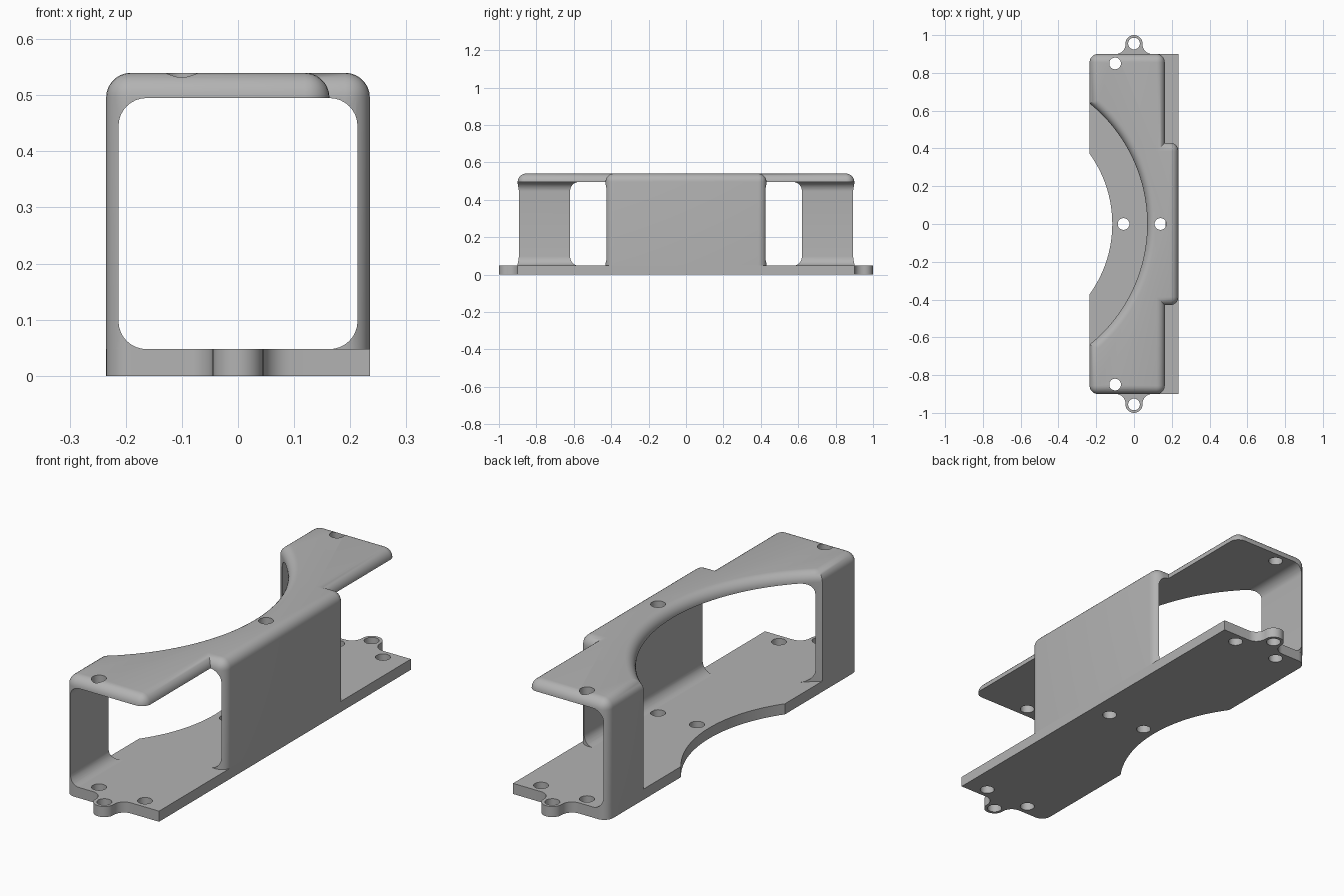
import bpy, bmesh
from math import sin, cos, acos, pi

if "Cube" in bpy.data.objects:
    bpy.data.objects.remove(bpy.data.objects["Cube"], do_unlink=True)

# Main dimensions
W, L, H = 0.235, 0.9, 0.54      # half width, half length, height
T = 0.048                       # base thickness
R = 0.045                       # outer rounding
LIP, WALL = 0.163, 0.43         # top plate edge, half length of side wall
CX = -0.75                      # shared centre of both curved cutouts

grey = bpy.data.materials.new("plain_grey")
grey.use_nodes = True
grey.diffuse_color = (0.45, 0.45, 0.45, 1)
grey.node_tree.nodes["Principled BSDF"].inputs["Base Color"].default_value = grey.diffuse_color


def arc(cx, cy, r, a0, a1, n):
    return [(cx + r * cos(a0 + (a1 - a0) * i / n),
             cy + r * sin(a0 + (a1 - a0) * i / n)) for i in range(n + 1)]


def cutout(r, n=48):
    """Curved bite in the left edge, running from back to front."""
    a = acos((-W - CX) / r)
    return arc(CX, 0, r, a, -a, n)


def prism(bm, points, start, end, axis="z"):
    def place(p, h):
        return (p[0], p[1], h) if axis == "z" else (p[0], h, p[1])
    low = [bm.verts.new(place(p, start)) for p in points]
    high = [bm.verts.new(place(p, end)) for p in points]
    bm.faces.new(low[::-1])
    bm.faces.new(high)
    n = len(points)
    for i in range(n):
        j = (i + 1) % n
        bm.faces.new((low[i], low[j], high[j], high[i]))
    bmesh.ops.recalc_face_normals(bm, faces=bm.faces)


def finish(bm, name):
    mesh = bpy.data.meshes.new(name)
    bm.to_mesh(mesh)
    bm.free()
    mesh.materials.append(grey)
    ob = bpy.data.objects.new(name, mesh)
    bpy.context.collection.objects.link(ob)
    return ob


def cut(ob, cutter):
    mod = ob.modifiers.new("cut", "BOOLEAN")
    mod.operation, mod.solver, mod.object = "DIFFERENCE", "EXACT", cutter
    bpy.ops.object.select_all(action="DESELECT")
    ob.select_set(True)
    bpy.context.view_layer.objects.active = ob
    bpy.ops.object.modifier_apply(modifier=mod.name)


# Base plate with rounded left corners, curved bite and two eared ends
back = [(W, L)]
back += arc(0.095, L + 0.05, 0.05, -pi / 2, -pi, 8)
back += arc(0, 0.955, R, 0, pi, 20)
back += arc(-0.095, L + 0.05, 0.05, 0, -pi / 2, 8)
back += arc(-W + R, L - R, R, pi / 2, pi, 8)
front = [(x, -y) for x, y in reversed(back)]
bm = bmesh.new()
prism(bm, back + cutout(0.635) + front, 0, T)
bmesh.ops.remove_doubles(bm, verts=bm.verts, dist=1e-5)
base = finish(bm, "base_plate")

# Upper frame: solid outline, rounded, later hollowed by the tunnel
side = [(W, WALL), (LIP, WALL), (LIP, L), (-W, L)]
outline = side + cutout(0.82) + [(x, -y) for x, y in reversed(side)]
bm = bmesh.new()
prism(bm, outline, T, H)
rounded = []
for e in bm.edges:
    a, b = (v.co for v in e.verts)
    top = min(a.z, b.z) > H - 0.001
    upright = abs(a.z - b.z) > 0.1
    if top or (upright and (abs(a.y) > L - 0.01 or a.x > W - 0.01)):
        rounded.append(e)
bmesh.ops.bevel(bm, geom=rounded, offset=R - 0.001, offset_type="OFFSET",
                segments=7, profile=0.5, affect="EDGES", clamp_overlap=False)
frame = finish(bm, "upper_frame")

# Lengthwise tunnel with rounded corners
x, z0, z1, r = 0.213, T - 0.0005, 0.495, 0.05
section = (arc(x - r, z0 + r, r, -pi / 2, 0, 8) + arc(x - r, z1 - r, r, 0, pi / 2, 8)
           + arc(r - x, z1 - r, r, pi / 2, pi, 8) + arc(r - x, z0 + r, r, pi, 1.5 * pi, 8))
bm = bmesh.new()
prism(bm, section, -1.2, 1.2, "y")
tunnel = finish(bm, "tunnel_cutter")


# Screw holes
def hole_cutter(name, centres, low, high):
    bm = bmesh.new()
    for cx, cy in centres:
        prism(bm, arc(cx, cy, 0.031, 0, 2 * pi, 32)[:-1], low, high)
    return finish(bm, name)


ends = [(hx, s * hy) for s in (-1, 1) for hx, hy in ((-0.1, 0.85), (0.13, 0.85), (0, 0.955))]
base_holes = hole_cutter("base_hole_cutter", ends + [(0.14, 0), (-0.055, 0)], -0.1, 0.2)
top_holes = hole_cutter("top_hole_cutter", [(-0.1, -0.85), (-0.1, 0.85), (0.14, 0)], 0.3, 0.7)

cut(frame, tunnel)
cut(frame, top_holes)
cut(base, base_holes)
for helper in (tunnel, base_holes, top_holes):
    bpy.data.objects.remove(helper, do_unlink=True)

# Smooth the curved faces, keep real edges sharp
for ob in (base, frame):
    bpy.ops.object.select_all(action="DESELECT")
    ob.select_set(True)
    bpy.context.view_layer.objects.active = ob
    bpy.ops.object.shade_smooth_by_angle(angle=pi / 6)
